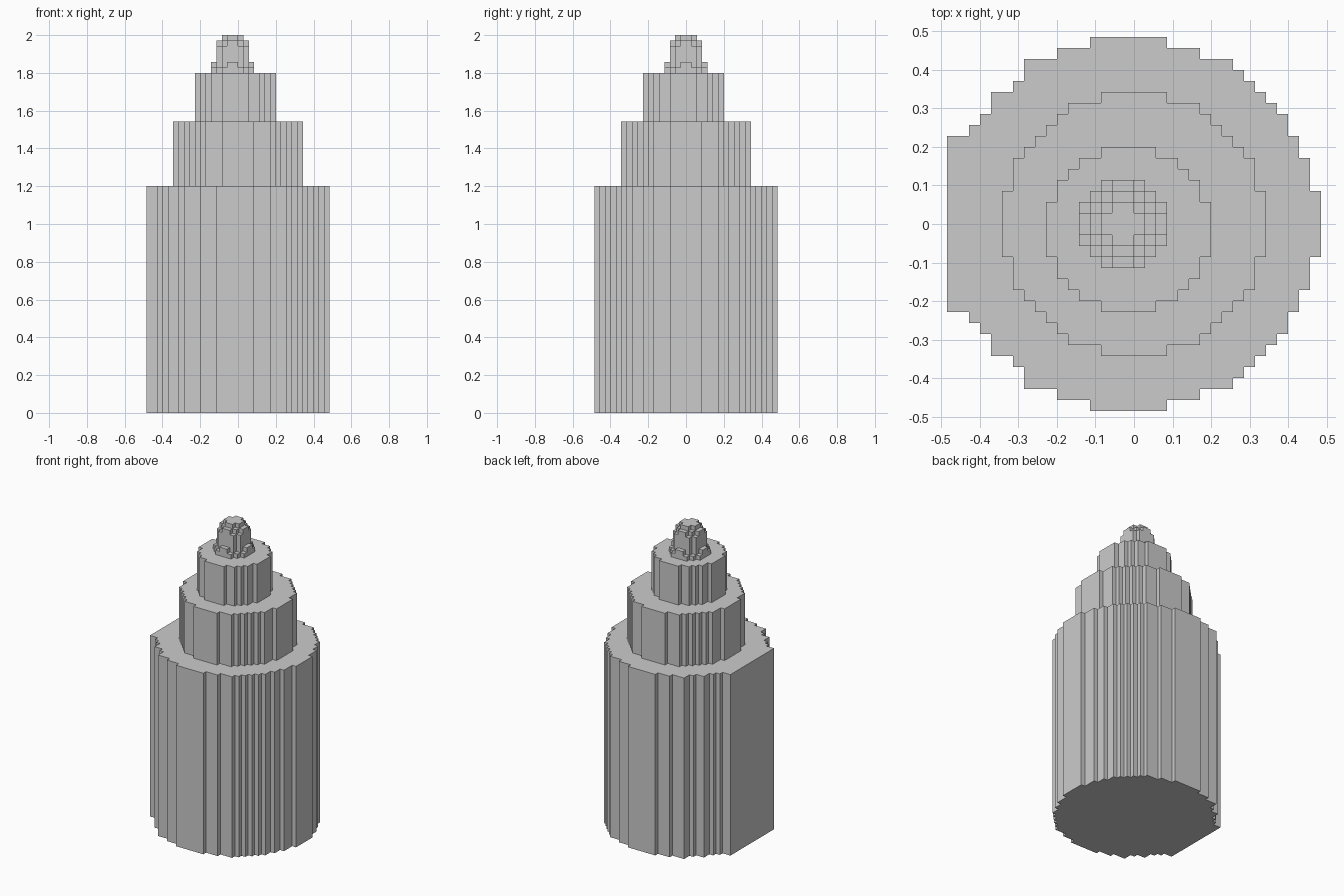
import bpy, bmesh

if "Cube" in bpy.data.objects:
    bpy.data.objects.remove(bpy.data.objects["Cube"])

U = 2 / 70  # size of one block


def side(steps, sx):
    """Stepped quarter outline: (height, half width) pairs from the middle up."""
    pts, prev = [], None
    for y, x in steps:
        if prev is not None:
            pts.append((sx * x, prev))
        pts.append((sx * x, y))
        prev = y
    return pts


def add_prism(bm, z0, z1, right, left=None, cx=0, cy=0):
    """Extrude a stepped outline that is mirrored front to back."""
    r, l = side(right, 1), side(left or right, -1)
    loop = r + l[::-1] + [(x, -y) for x, y in l] + [(x, -y) for x, y in r[::-1]]
    verts = [bm.verts.new(((x + cx) * U, (y + cy) * U, z0 * U)) for x, y in loop]
    bottom = bm.faces.new(verts)
    top = bmesh.ops.extrude_face_region(bm, geom=[bottom], use_keep_orig=True)["geom"]
    bmesh.ops.translate(bm, vec=(0, 0, (z1 - z0) * U),
                        verts=[g for g in top if isinstance(g, bmesh.types.BMVert)])


def make(name, layers, **kw):
    bm = bmesh.new()
    for layer in layers:
        add_prism(bm, *layer, **kw)
    bmesh.ops.recalc_face_normals(bm, faces=bm.faces)
    mesh = bpy.data.meshes.new(name)
    bm.to_mesh(mesh)
    bm.free()
    bpy.context.collection.objects.link(bpy.data.objects.new(name, mesh))


# Wide base tier with one flattened side
make("base_tier", [(0, 42,
     [(3, 17), (6, 16), (8, 15), (10, 14), (11, 13), (12, 12), (13, 11),
      (14, 10), (15, 9), (16, 6), (17, 3)],
     [(8, 17), (9, 15), (10, 14), (12, 13), (13, 11), (15, 10), (16, 7), (17, 4)])])

# Middle tier
make("middle_tier", [(42, 54,
     [(3, 12), (6, 11), (7, 10), (8, 9), (9, 8), (10, 7), (11, 6), (12, 3)])])

# Upper tier, half a block off centre
make("upper_tier", [(54, 63,
     [(2.5, 7.5), (4.5, 6.5), (5.5, 5.5), (6.5, 4.5), (7.5, 2.5)])],
     cx=-0.5, cy=-0.5)

# Domed finial in thin layers
make("finial", [
    (63, 64, [(2, 4), (3, 3), (4, 2)]),
    (64, 65, [(1, 4), (2, 3), (3, 2), (4, 1)]),
    (65, 68, [(2, 3), (3, 2)]),
    (68, 69, [(1, 3), (2, 2), (3, 1)]),
    (69, 70, [(1, 2), (2, 1)]),
], cx=-1)
